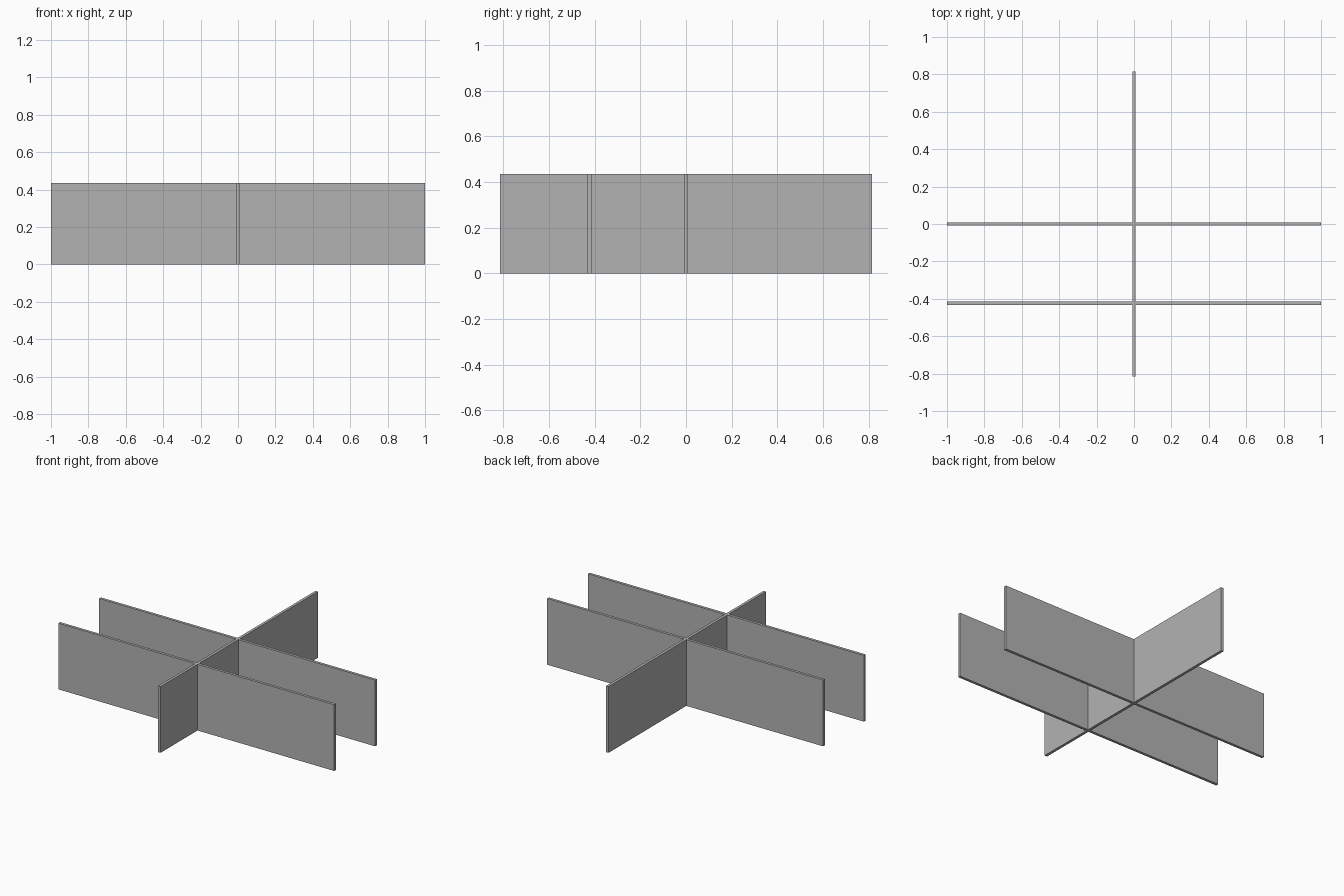
import bpy
import bmesh

cube = bpy.data.objects.get("Cube")
if cube:
    bpy.data.objects.remove(cube, do_unlink=True)

T = 0.018            # board thickness
H = 0.434            # board height
LENGTH = 0.815       # half length of the spine board
WIDTH = 1.0          # half length of the cross boards
ROWS = {"front_cross_board": -0.423, "middle_cross_board": 0.0}

grey = bpy.data.materials.new("board_grey")
grey.use_nodes = True
colour = (0.45, 0.45, 0.45, 1)
grey.diffuse_color = colour
grey.node_tree.nodes["Principled BSDF"].inputs["Base Color"].default_value = colour


def board(name, half, slots, slot_from_top, place):
    """Extrude a slotted board outline; place maps (along, across, z) to x, y, z."""
    edge, far = (H, 0) if slot_from_top else (0, H)
    outline = [(-half, far), (-half, edge)]
    for s in sorted(slots):
        a, b = s - T / 2, s + T / 2
        outline += [(a, edge), (a, H / 2), (b, H / 2), (b, edge)]
    outline += [(half, edge), (half, far)]

    bm = bmesh.new()
    face = bm.faces.new([bm.verts.new(place(u, -T / 2, z)) for u, z in outline])
    side = bmesh.ops.extrude_face_region(bm, geom=[face])["geom"]
    moved = [v for v in side if isinstance(v, bmesh.types.BMVert)]
    offset = [p - q for p, q in zip(place(0, T, 0), place(0, 0, 0))]
    bmesh.ops.translate(bm, vec=offset, verts=moved)
    bmesh.ops.recalc_face_normals(bm, faces=bm.faces)

    mesh = bpy.data.meshes.new(name)
    bm.to_mesh(mesh)
    bm.free()
    mesh.materials.append(grey)
    bpy.context.collection.objects.link(bpy.data.objects.new(name, mesh))


# Spine running front to back, slotted from above
board("spine_board", LENGTH, ROWS.values(), True, lambda u, t, z: (t, u, z))

# Cross boards, slotted from below so that they sit on the spine
for name, y in ROWS.items():
    board(name, WIDTH, [0], False, lambda u, t, z, y=y: (u, y + t, z))
